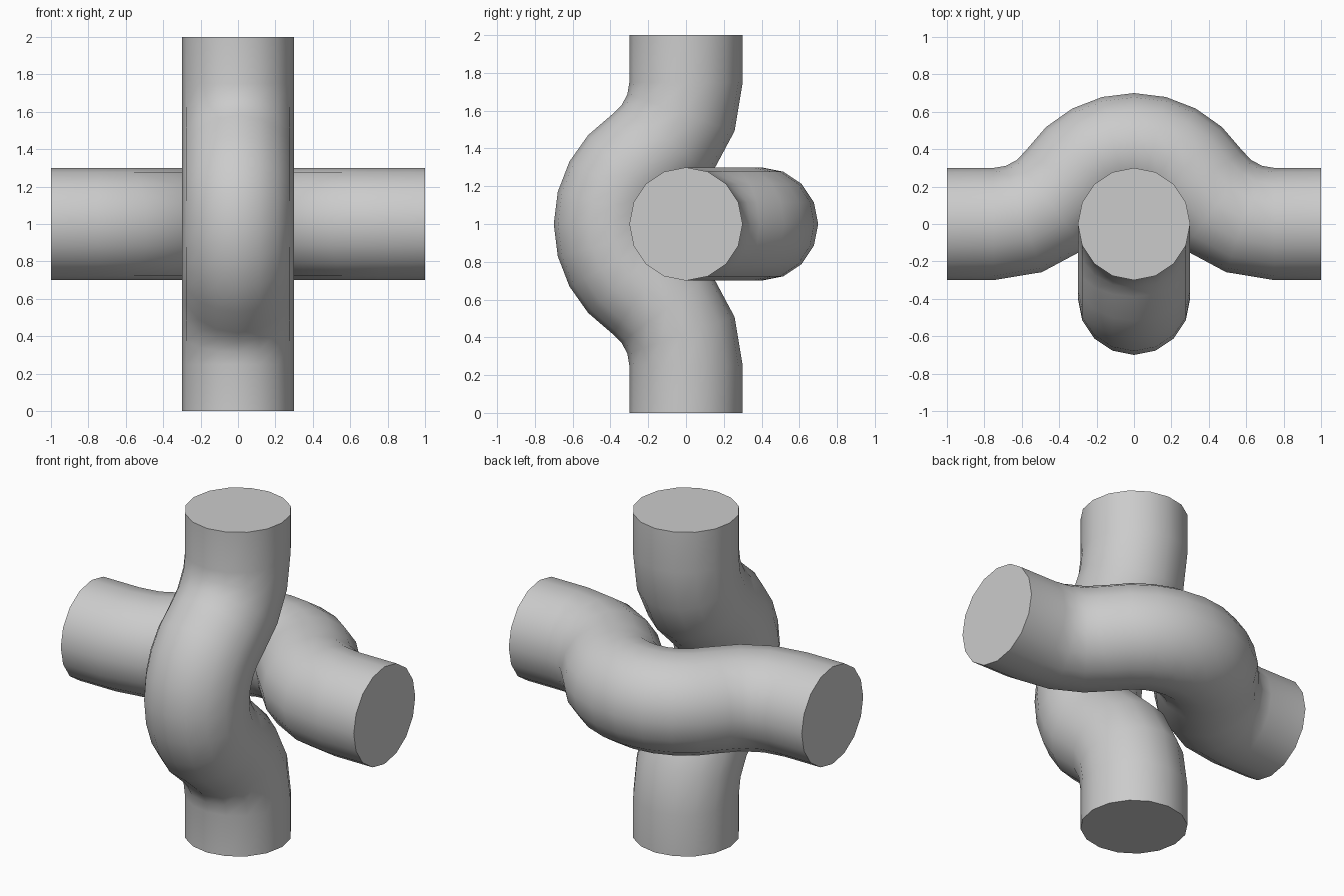
import bpy, bmesh
from math import sin, cos, pi, atan2, radians
from mathutils import Vector

cube = bpy.data.objects.get("Cube")
if cube:
    bpy.data.objects.remove(cube, do_unlink=True)

RADIUS, SIDES = 0.3, 16
BEND, FILLET, REACH = 0.4, 0.5, 0.75   # centre-line radii and fillet centre distance
ANGLE = atan2(REACH, FILLET)           # where both arcs meet

grey = bpy.data.materials.new("plain_grey")
grey.use_nodes = True
colour = (0.6, 0.6, 0.6, 1)
grey.diffuse_color = colour
grey.node_tree.nodes["Principled BSDF"].inputs["Base Color"].default_value = colour


def centre_line():
    """(along, out, heading) for every ring, from one end to the other."""
    half = [(BEND * sin(ANGLE * i / 4), BEND * cos(ANGLE * i / 4), -ANGLE * i / 4)
            for i in range(5)]
    for i in range(1, 4):
        a = ANGLE * (1 - i / 3)
        half.append((REACH - FILLET * sin(a), FILLET * (1 - cos(a)), -a))
    half.append((1, 0, 0))
    return [(-s, o, -h) for s, o, h in reversed(half[1:])] + half


def make_tube(name, along, out):
    """Sweep a round section down the bent centre line."""
    side = along.cross(out)
    middle = Vector((0, 0, 1))
    bm = bmesh.new()
    rings = []
    for s, o, h in centre_line():
        normal = out * cos(h) - along * sin(h)
        centre = middle + along * s + out * o
        rings.append([bm.verts.new(centre + RADIUS * (normal * cos(t) + side * sin(t)))
                      for t in (2 * pi * k / SIDES for k in range(SIDES))])
    for a, b in zip(rings, rings[1:]):
        for k in range(SIDES):
            n = (k + 1) % SIDES
            bm.faces.new((a[k], a[n], b[n], b[k]))
    # Flat end caps
    bm.faces.new(rings[0])
    bm.faces.new(rings[-1])
    bmesh.ops.recalc_face_normals(bm, faces=bm.faces)
    mesh = bpy.data.meshes.new(name)
    bm.to_mesh(mesh)
    bm.free()
    mesh.materials.append(grey)
    tube = bpy.data.objects.new(name, mesh)
    bpy.context.collection.objects.link(tube)
    bpy.ops.object.select_all(action='DESELECT')
    tube.select_set(True)
    bpy.context.view_layer.objects.active = tube
    bpy.ops.object.shade_smooth_by_angle(angle=radians(50))


# Upright tube bends forward, level tube bends backward around it
make_tube("upright_tube", Vector((0, 0, 1)), Vector((0, -1, 0)))
make_tube("level_tube", Vector((1, 0, 0)), Vector((0, 1, 0)))
